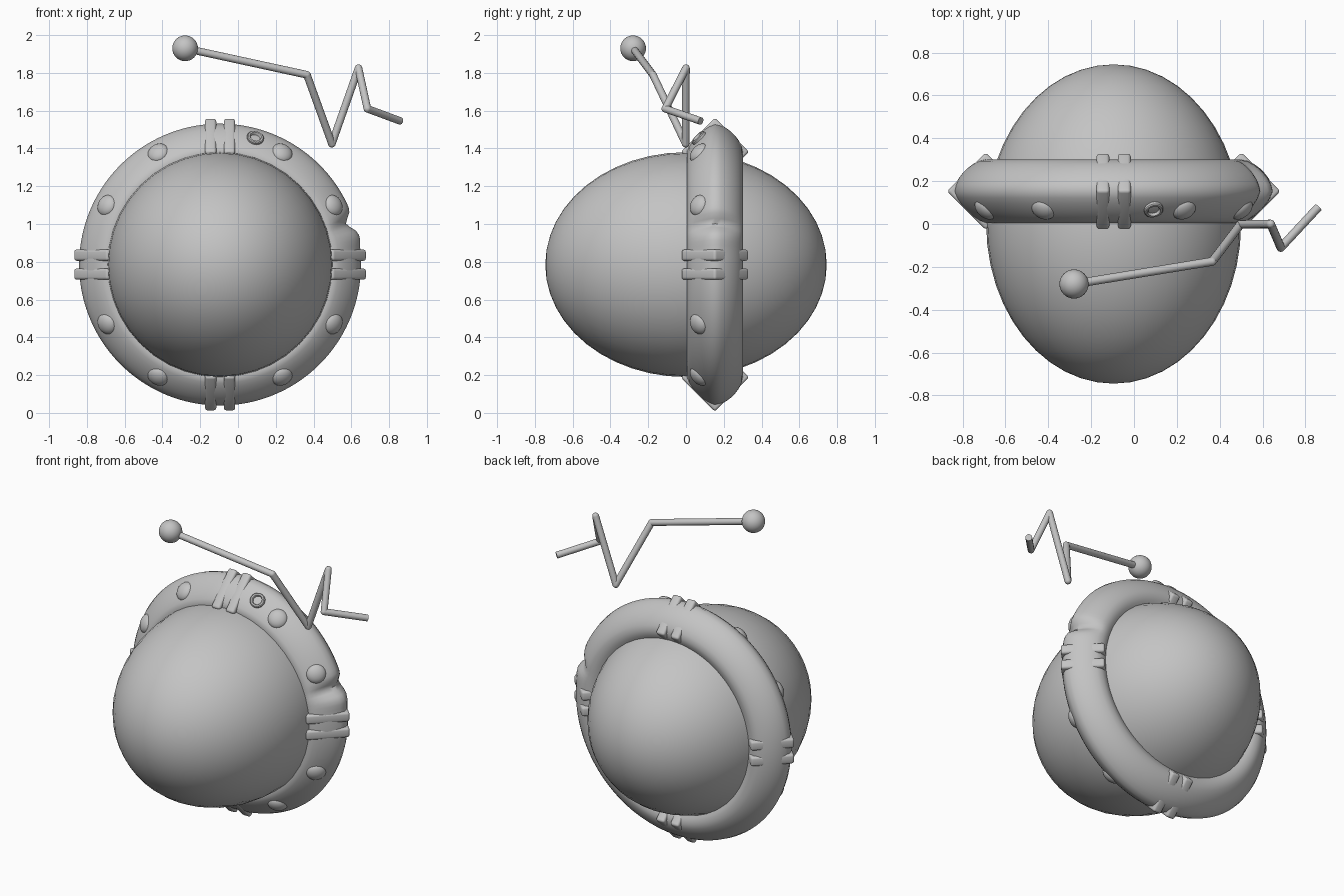
import bpy, bmesh, math
from mathutils import Vector, Matrix

if "Cube" in bpy.data.objects:
    bpy.data.objects.remove(bpy.data.objects["Cube"])

CX, CZ = -0.095, 0.785      # axis of the body and collar
RY, RR = 0.153, 0.597       # collar section centre: depth and radius

grey = bpy.data.materials.new("plain grey")
grey.diffuse_color = (0.55, 0.55, 0.55, 1)
grey.use_nodes = True
grey.node_tree.nodes["Principled BSDF"].inputs["Base Color"].default_value = grey.diffuse_color


def finish(bm, name, angle=40):
    bmesh.ops.recalc_face_normals(bm, faces=bm.faces)
    me = bpy.data.meshes.new(name)
    bm.to_mesh(me)
    bm.free()
    ob = bpy.data.objects.new(name, me)
    bpy.context.collection.objects.link(ob)
    me.materials.append(grey)
    bpy.ops.object.select_all(action='DESELECT')
    ob.select_set(True)
    bpy.context.view_layer.objects.active = ob
    bpy.ops.object.shade_smooth_by_angle(angle=math.radians(angle))
    return ob


def on_ring(angle, r, y):
    return Vector((CX + r * math.cos(angle), y, CZ + r * math.sin(angle)))


def outward(angle):
    """Frame whose z axis is the normal of the sloping front face of the collar."""
    n = Vector((math.cos(angle), -1, math.sin(angle))).normalized()
    return n, n.to_track_quat('Z', 'Y').to_matrix().to_4x4()


# Egg-shaped body, poles along y
bm = bmesh.new()
bmesh.ops.create_uvsphere(bm, u_segments=40, v_segments=24, radius=1)
bmesh.ops.transform(bm, verts=bm.verts, matrix=Matrix.Translation((CX, 0, CZ))
                    @ Matrix.Diagonal((0.595, 0.745, 0.595, 1))
                    @ Matrix.Rotation(math.pi / 2, 4, 'X'))
finish(bm, "body")

# Collar: rounded diamond section swept round the body, with one dent
bm = bmesh.new()
N, M = 180, 28
loops = []
for i in range(N):
    a = 2 * math.pi * i / N
    d = math.degrees(a) - 18
    dent = 0.045 * math.exp(-(d / 3.0) ** 2) - 0.008 * math.exp(-((d + 7) / 3) ** 2)
    loop = []
    for j in range(M):
        t = 2 * math.pi * j / M
        c, s = math.cos(t), math.sin(t)
        p = 1.4 if s < 0 else 1.6
        k = 0.149 / (abs(c) ** p + abs(s) ** p) ** (1 / p)
        r = RR + k * c - dent * max(0, c)
        loop.append(bm.verts.new(on_ring(a, r, RY + k * s)))
    loops.append(loop)
for i in range(N):
    for j in range(M):
        A, B = loops[i], loops[(i + 1) % N]
        bm.faces.new((A[j], A[(j + 1) % M], B[(j + 1) % M], B[j]))
finish(bm, "collar", 60)

# Paired diamond clamps at the four quarters
for q in range(4):
    a = q * math.pi / 2
    for side in (-1, 1):
        bm = bmesh.new()
        bmesh.ops.create_cube(bm, size=1)
        bmesh.ops.scale(bm, verts=bm.verts, vec=(0.256, 0.256, 0.06))
        bmesh.ops.bevel(bm, geom=bm.edges[:], offset=0.014, segments=3,
                        profile=0.5, affect='EDGES')
        # local x radial, y depth, z tangential
        frame = Matrix(((math.cos(a), 0, -math.sin(a)), (0, 1, 0),
                        (math.sin(a), 0, math.cos(a)))).to_4x4()
        place = on_ring(a, RR, RY) + frame.col[2].xyz * 0.05 * side
        bmesh.ops.transform(bm, verts=bm.verts, matrix=Matrix.Translation(place)
                            @ frame @ Matrix.Rotation(math.pi / 4, 4, 'Z'))
        finish(bm, "clamp")

# Domed rivets on the front slope
for q in range(4):
    for off in (27.6, 61):
        deg = off if q % 2 == 0 else 90 - off
        a = math.radians(deg + 90 * q)
        n, rot = outward(a)
        bm = bmesh.new()
        bmesh.ops.create_uvsphere(bm, u_segments=24, v_segments=14, radius=1)
        bmesh.ops.transform(bm, verts=bm.verts,
                            matrix=Matrix.Translation(on_ring(a, 0.674, 0.07)) @ rot
                            @ Matrix.Diagonal((0.059, 0.059, 0.037, 1)))
        finish(bm, "rivet")

# Hollow antenna socket
a = math.atan2(0.665, 0.185)
n, rot = outward(a)
bm = bmesh.new()
prof = [(0.045, -0.03), (0.045, 0.022), (0.04, 0.027), (0.031, 0.027),
        (0.027, 0.022), (0.027, -0.03)]
S = 20
cols = [[bm.verts.new((r * math.cos(2 * math.pi * i / S),
                       r * math.sin(2 * math.pi * i / S), z)) for r, z in prof]
        for i in range(S)]
for i in range(S):
    A, B = cols[i], cols[(i + 1) % S]
    for j in range(len(prof)):
        k = (j + 1) % len(prof)
        bm.faces.new((A[j], B[j], B[k], A[k]))
bmesh.ops.transform(bm, verts=bm.verts,
                    matrix=Matrix.Translation(on_ring(a, 0.685, 0.078)) @ rot)
finish(bm, "socket")

# Broken zigzag antenna rod floating above
path = [Vector(p) for p in ((-0.28, -0.28, 1.93), (0.365, -0.175, 1.79),
                            (0.497, -0.002, 1.425), (0.638, 0.0, 1.825),
                            (0.685, -0.11, 1.61), (0.86, 0.078, 1.545))]
ROD = 0.02
bm = bmesh.new()
for p, q in zip(path, path[1:]):
    v = q - p
    bmesh.ops.create_cone(bm, cap_ends=True, segments=16, radius1=ROD, radius2=ROD,
                          depth=v.length, matrix=Matrix.Translation((p + q) / 2)
                          @ v.to_track_quat('Z', 'Y').to_matrix().to_4x4())
for p in path[1:-1]:
    bmesh.ops.create_uvsphere(bm, u_segments=16, v_segments=10, radius=ROD,
                              matrix=Matrix.Translation(p))
finish(bm, "antenna_rod")

# Ball at the antenna tip
bm = bmesh.new()
bmesh.ops.create_uvsphere(bm, u_segments=32, v_segments=16, radius=0.068,
                          matrix=Matrix.Translation(path[0]))
finish(bm, "antenna_ball")
